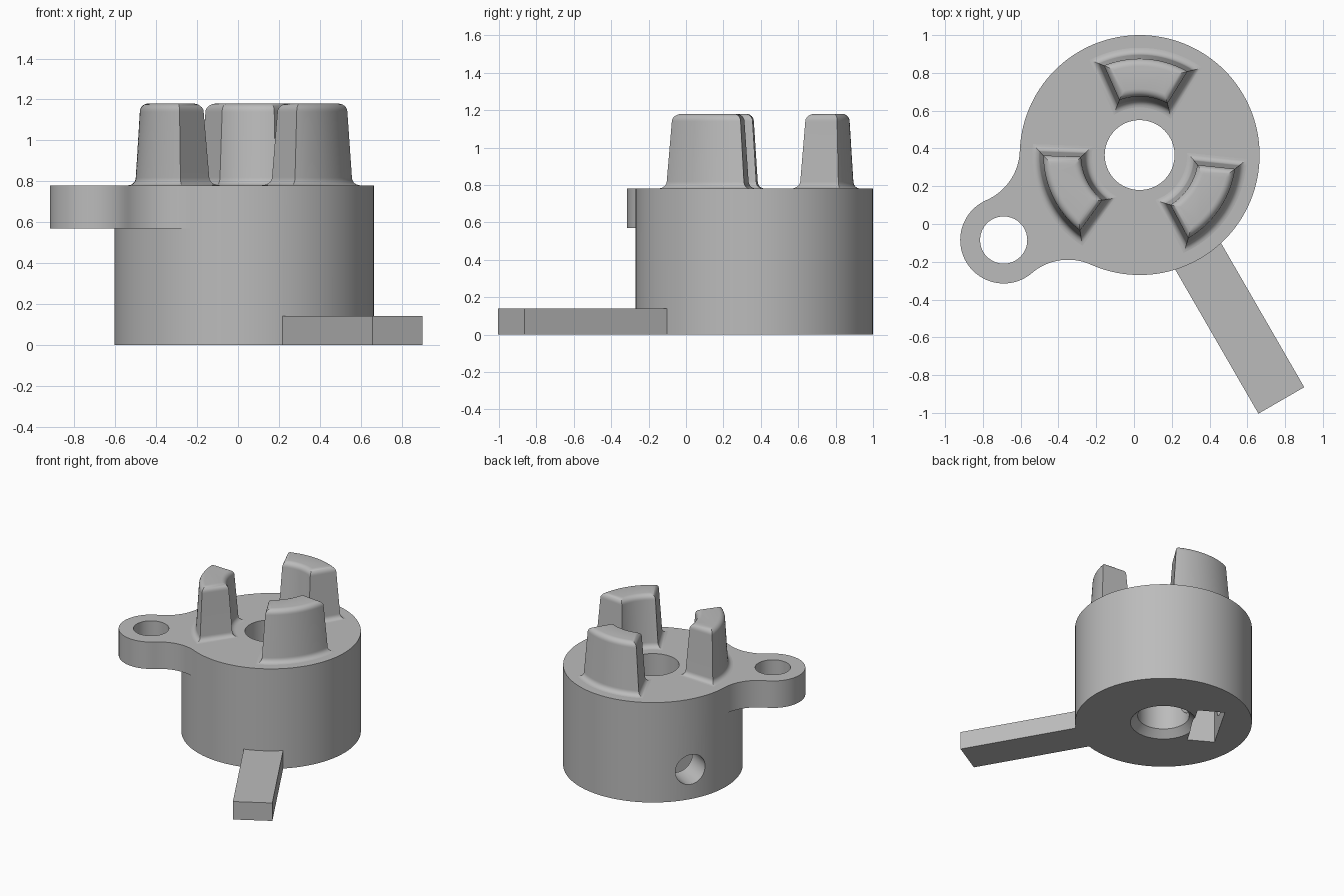
import bpy, bmesh
from math import pi, cos, sin, acos, asin, atan2, radians, hypot
from mathutils import Matrix, Vector

cube = bpy.data.objects.get("Cube")
if cube:
    bpy.data.objects.remove(cube, do_unlink=True)

CENTRE = Vector((0.03, 0.365, 0))     # hub axis
HUB_R, HUB_H, BORE_R = 0.635, 0.78, 0.185

grey = bpy.data.materials.new("plain grey")
grey.use_nodes = True
grey.diffuse_color = (0.5, 0.5, 0.5, 1)
grey.node_tree.nodes["Principled BSDF"].inputs["Base Color"].default_value = (0.5, 0.5, 0.5, 1)


def loft(name, rings, turn=0):
    """Skin equal-length rings of points, cap the ends, turn about the hub axis."""
    bm = bmesh.new()
    loops = [[bm.verts.new(p) for p in ring] for ring in rings]
    n = len(loops[0])
    for a, b in zip(loops, loops[1:]):
        for i in range(n):
            j = (i + 1) % n
            bm.faces.new((a[i], a[j], b[j], b[i]))
    bm.faces.new(loops[0][::-1])
    bm.faces.new(loops[-1])
    bmesh.ops.recalc_face_normals(bm, faces=bm.faces)
    bm.transform(Matrix.Translation(CENTRE) @ Matrix.Rotation(radians(turn), 4, 'Z'))
    mesh = bpy.data.meshes.new(name)
    bm.to_mesh(mesh)
    bm.free()
    mesh.materials.append(grey)
    ob = bpy.data.objects.new(name, mesh)
    bpy.context.collection.objects.link(ob)
    return ob


def arc(x, y, r, a0, a1, n):
    return [(x + r * cos(a0 + (a1 - a0) * i / n), y + r * sin(a0 + (a1 - a0) * i / n))
            for i in range(n + 1)]


def at_z(outline, z):
    return [(x, y, z) for x, y in outline]


def prism(name, outline, z0, z1, turn=0):
    return loft(name, [at_z(outline, z0), at_z(outline, z1)], turn)


def circle(r, x=0, n=96):
    return arc(x, 0, r, 0, 2 * pi, n)[:-1]


def box(x0, x1, half):
    return [(x0, -half), (x1, -half), (x1, half), (x0, half)]


def combine(target, tool, operation):
    mod = target.modifiers.new("cut", 'BOOLEAN')
    mod.operation, mod.solver, mod.object = operation, 'EXACT', tool
    bpy.context.view_layer.objects.active = target
    bpy.ops.object.modifier_apply(modifier=mod.name)
    bpy.data.objects.remove(tool, do_unlink=True)


# Hub
hub = prism("hub", circle(HUB_R, n=128), 0, HUB_H)

# Ear blended into the hub with two tangent fillets
EAR_X, EAR_R, FILLET = 0.849, 0.23, 0.295
a, b = HUB_R + FILLET, EAR_R + FILLET
fx = (a * a - b * b + EAR_X ** 2) / (2 * EAR_X)
fy = (a * a - fx * fx) ** 0.5
to_ear, to_hub = atan2(-fy, EAR_X - fx), atan2(-fy, -fx)
side = arc(fx, fy, FILLET, to_hub, to_ear, 20)
tip_angle = atan2(fy, fx - EAR_X)
tip = arc(EAR_X, 0, EAR_R, tip_angle, -tip_angle, 48)[1:-1]
root = (0.45 * fx / a, 0.45 * fy / a)
outline = [root] + side + tip + [(x, -y) for x, y in reversed(side)] + [(root[0], -root[1])]
combine(hub, prism("ear", outline, 0.57, HUB_H, 212), 'UNION')
combine(hub, prism("ear_hole", circle(0.125, EAR_X, 48), 0.4, 1, 212), 'DIFFERENCE')

# Lever bar
combine(hub, prism("lever", box(0.5, 1.5, 0.14), 0, 0.14, -60), 'UNION')

# Bore with chamfered mouth underneath
bore = [(0.248, -0.01), (BORE_R, 0.053), (BORE_R, 1)]
combine(hub, loft("bore", [at_z(circle(r), z) for r, z in bore]), 'DIFFERENCE')

# Set screw hole and nut slot
ring = arc(0, 0.23, 0.116, 0, 2 * pi, 40)[:-1]
screw = loft("screw_hole", [[(x, y, z) for y, z in ring] for x in (0.1, 0.8)], 150)
combine(hub, screw, 'DIFFERENCE')
combine(hub, prism("nut_slot", box(0.212, 0.41, 0.215), -0.1, 0.45, 150), 'DIFFERENCE')


# Coupling teeth: sector sections that swell at the foot and round over at the top
def sector(grow, n=20):
    points = []
    for r, flip in ((0.53 + grow, 1), (0.29 - grow, -1)):
        half = radians(28) + asin(grow / r)
        points += arc(0, 0, r, -half * flip, half * flip, n)
    return points


STEPS, FOOT, ROUND, TAPER, TOP = 6, 0.038, 0.04, 0.02, 1.18
levels = [(HUB_H - 0.03, FOOT)]
for i in range(STEPS + 1):
    t = pi / 2 * i / STEPS
    levels.append((HUB_H + FOOT * (1 - cos(t)), FOOT * (1 - sin(t))))
for i in range(STEPS + 1):
    t = pi / 2 * i / STEPS
    levels.append((TOP - ROUND * (1 - sin(t)), -TAPER - ROUND * (1 - cos(t))))
teeth = [loft(name, [at_z(sector(g), z) for z, g in levels], angle)
         for name, angle in (("back_tooth", 86), ("right_tooth", 206), ("left_tooth", 326))]

# Smooth the round faces, keep the edges crisp
bpy.ops.object.select_all(action='DESELECT')
for ob in [hub] + teeth:
    ob.select_set(True)
bpy.context.view_layer.objects.active = hub
bpy.ops.object.shade_smooth_by_angle(angle=radians(30))
